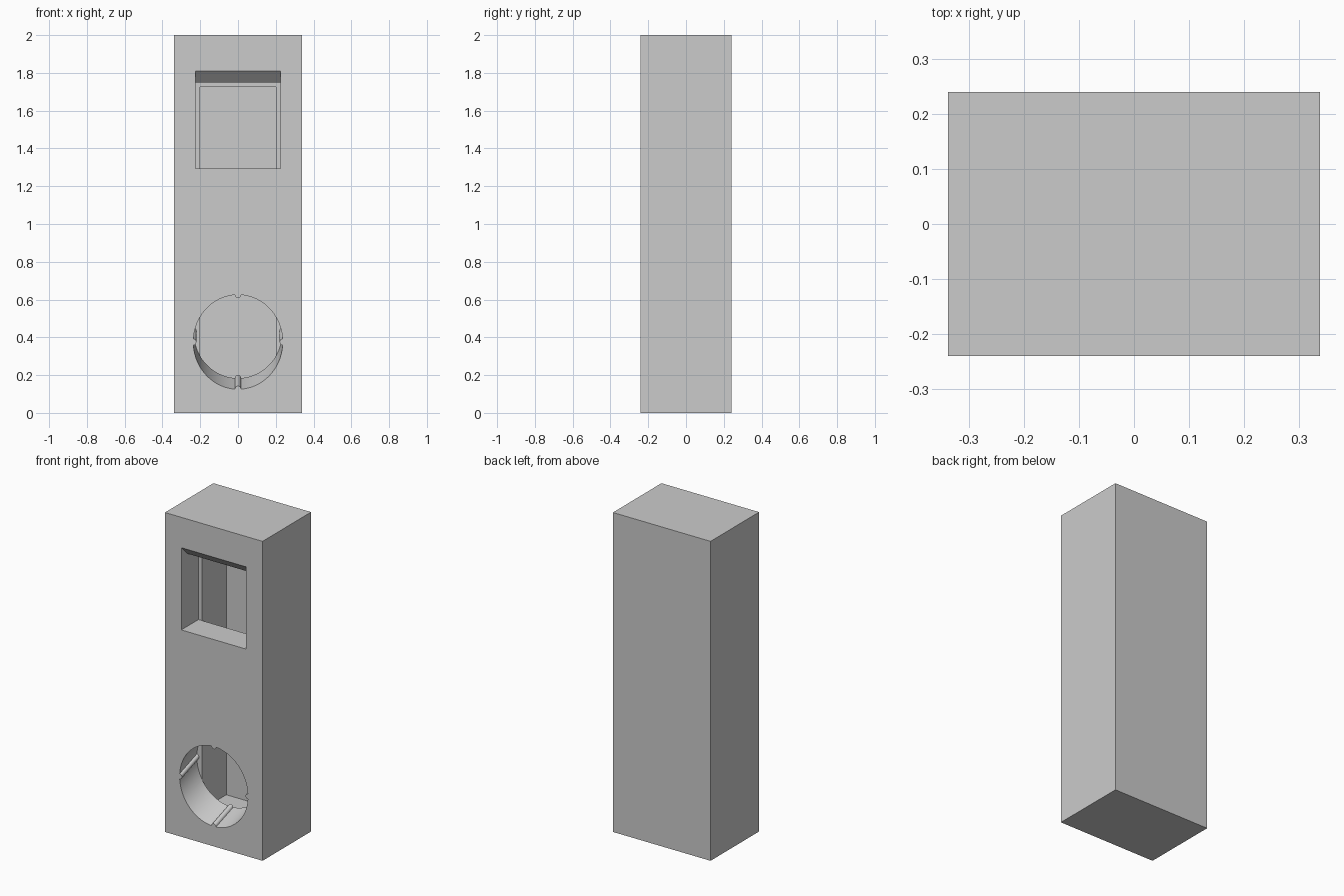
import bpy, bmesh
from math import sin, cos, pi, asin, radians
from mathutils import Vector

old = bpy.data.objects.get("Cube")
if old:
    bpy.data.objects.remove(old, do_unlink=True)

WIDTH, DEPTH, HEIGHT = 0.676, 0.48, 2.0
FRONT = -DEPTH / 2
PANEL_BACK = FRONT + 0.17      # inner side of the thick front wall
OVERSHOOT = 0.1                # how far cutters stick out of the front


def prism(name, points, sweep):
    """Solid made by sweeping a flat outline along a vector."""
    bm = bmesh.new()
    face = bm.faces.new([bm.verts.new(p) for p in points])
    result = bmesh.ops.extrude_face_region(bm, geom=[face], use_keep_orig=True)
    moved = [g for g in result["geom"] if isinstance(g, bmesh.types.BMVert)]
    bmesh.ops.translate(bm, verts=moved, vec=Vector(sweep))
    bmesh.ops.recalc_face_normals(bm, faces=bm.faces)
    mesh = bpy.data.meshes.new(name)
    bm.to_mesh(mesh)
    bm.free()
    obj = bpy.data.objects.new(name, mesh)
    bpy.context.collection.objects.link(obj)
    return obj


def box(name, x, y0, y1, z0, z1):
    outline = [(-x, y0, z0), (x, y0, z0), (x, y0, z1), (-x, y0, z1)]
    return prism(name, outline, (0, y1 - y0, 0))


def cut(target, cutter):
    cutter.hide_render = True
    mod = target.modifiers.new(cutter.name, 'BOOLEAN')
    mod.operation = 'DIFFERENCE'
    mod.solver = 'EXACT'
    mod.object = cutter
    bpy.context.view_layer.objects.active = target
    bpy.ops.object.modifier_apply(modifier=mod.name)
    bpy.data.objects.remove(cutter, do_unlink=True)


# Outer case and its hollow inside
case = box("case", WIDTH / 2, FRONT, -FRONT, 0, HEIGHT)
cut(case, box("cavity", 0.2, PANEL_BACK, 0.17, 0.113, 1.725))

# Upper window with a sloped upper lip
top, bottom, lip = 1.75, 1.295, 0.06
y_out = FRONT - OVERSHOOT
profile = [(y_out, bottom), (PANEL_BACK, bottom), (PANEL_BACK, top),
           (FRONT + lip, top), (y_out, top + lip + OVERSHOOT)]
cut(case, prism("window", [(-0.225, y, z) for y, z in profile], (0.45, 0, 0)))

# Lower round port, tilted upward going in, with four small ribs
R, RIB, STRETCH, SLOPE, CENTRE_Z = 0.2365, 0.016, 1.057, 0.345, 0.375
ARC_STEPS, RIB_STEPS = 20, 8
gap = asin(RIB / R)
outline = []
for k in range(4):
    a = k * pi / 2
    for i in range(1, RIB_STEPS):
        t = -pi / 2 + pi * i / RIB_STEPS
        radial, side = R - RIB * cos(t), RIB * sin(t)
        outline.append((radial * cos(a) - side * sin(a),
                        radial * sin(a) + side * cos(a)))
    for i in range(ARC_STEPS + 1):
        b = a + gap + (pi / 2 - 2 * gap) * i / ARC_STEPS
        outline.append((R * cos(b), R * sin(b)))
z_out = CENTRE_Z - OVERSHOOT * SLOPE
length = PANEL_BACK - y_out
cut(case, prism("port", [(u, y_out, z_out + v * STRETCH) for u, v in outline],
                (0, length, length * SLOPE)))

# Single plain grey
grey = bpy.data.materials.new("plain_grey")
grey.use_nodes = True
colour = (0.6, 0.6, 0.6, 1)
grey.diffuse_color = colour
grey.node_tree.nodes["Principled BSDF"].inputs["Base Color"].default_value = colour
case.data.materials.clear()
case.data.materials.append(grey)

# Smooth port wall, crisp edges elsewhere
bpy.ops.object.select_all(action='DESELECT')
case.select_set(True)
bpy.context.view_layer.objects.active = case
bpy.ops.object.shade_smooth_by_angle(angle=radians(30))
